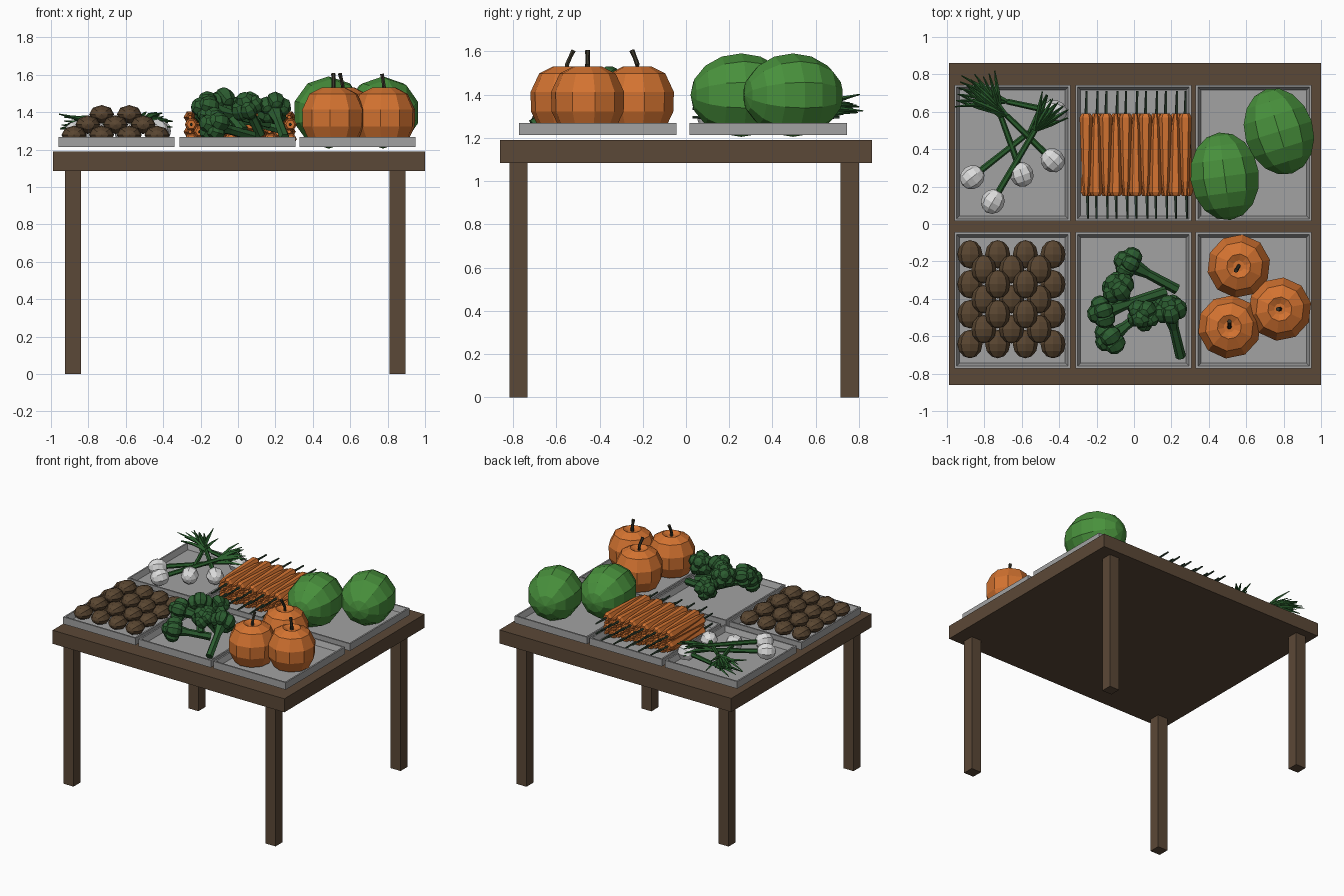
import bpy, bmesh, math, random
from mathutils import Vector, Matrix

if "Cube" in bpy.data.objects:
    bpy.data.objects.remove(bpy.data.objects["Cube"])
random.seed(4)

def mat(name, r, g, b):
    m = bpy.data.materials.new(name)
    m.diffuse_color = (r, g, b, 1)
    m.use_nodes = True
    m.node_tree.nodes["Principled BSDF"].inputs["Base Color"].default_value = m.diffuse_color
    return m

WOOD = mat("brown wood", .105, .065, .038)
TRAY = mat("grey tray", .36, .36, .36)
ORANGE = mat("orange", .65, .17, .03)
POTATO = mat("potato brown", .10, .06, .03)
BROC = mat("broccoli green", .025, .11, .03)
MELON = mat("melon green", .065, .28, .045)
LEAF = mat("leaf green", .022, .11, .025)
CTOP = mat("carrot top green", .03, .06, .035)
STEM = mat("dark stem", .04, .035, .022)
WHITE = mat("white bulb", .72, .72, .72)

def finish(bm, name, m):
    bmesh.ops.recalc_face_normals(bm, faces=bm.faces)
    me = bpy.data.meshes.new(name)
    bm.to_mesh(me)
    bm.free()
    me.materials.append(m)
    ob = bpy.data.objects.new(name, me)
    bpy.context.collection.objects.link(ob)
    return ob

def box(bm, x0, x1, y0, y1, z0, z1):
    M = Matrix.Translation(((x0+x1)/2, (y0+y1)/2, (z0+z1)/2)) @ Matrix.Diagonal((x1-x0, y1-y0, z1-z0, 1))
    bmesh.ops.create_cube(bm, size=1, matrix=M)

def ball(bm, c, size, seg=8, rings=6, rot=Matrix.Identity(4)):
    M = Matrix.Translation(c) @ rot @ Matrix.Diagonal((*size, 1))
    bmesh.ops.create_uvsphere(bm, u_segments=seg, v_segments=rings, radius=1, matrix=M)

def skin(bm, rings):
    n = len(rings[0])
    vs = [[bm.verts.new(p) for p in r] for r in rings]
    for a, b in zip(vs, vs[1:]):
        for i in range(n):
            bm.faces.new((a[i], a[(i+1) % n], b[(i+1) % n], b[i]))
    bm.faces.new(vs[0][::-1])
    bm.faces.new(vs[-1])

def tube(bm, pts, radii, sides=6):
    pts = [Vector(p) for p in pts]
    rings = []
    for i, (p, r) in enumerate(zip(pts, radii)):
        d = pts[min(i+1, len(pts)-1)] - pts[max(i-1, 0)]
        q = d.to_track_quat('Z', 'Y')
        rings.append([p + q @ Vector((r*math.cos(t), r*math.sin(t), 0))
                      for t in (2*math.pi*k/sides for k in range(sides))])
    skin(bm, rings)

# table top and legs
bm = bmesh.new()
box(bm, -.99, 1, -.86, .86, 1.085, 1.19)
finish(bm, "table_top", WOOD)
bm = bmesh.new()
for x in (-.8825, .8525):
    for y in (-.775, .757):
        box(bm, x-.0425, x+.0425, y-.042, y+.042, 0, 1.085)
finish(bm, "table_legs", WOOD)

# six shallow trays with sloping inner walls
bm = bmesh.new()
for x in (-.65, -.003, .64):
    for y in (-.408, .38):
        def ring(inset, z):
            a, b = .31-inset, .364-inset
            return [(x-a, y-b, z), (x+a, y-b, z), (x+a, y+b, z), (x-a, y+b, z)]
        skin(bm, [ring(0, 1.213), ring(0, 1.268), ring(.012, 1.268), ring(.028, 1.228)])
finish(bm, "trays", TRAY)

# potatoes stacked in a pyramid
bm = bmesh.new()
lie = Matrix.Rotation(math.pi/2, 4, 'X')
for layer in range(3):
    n = 4 - layer
    for i in range(n):
        for j in range(n):
            c = (-.655+(i-(n-1)/2)*.148, -.402+(j-(n-1)/2)*.16, 1.278+layer*.055)
            ball(bm, c, (.067, .05, .076), 8, 6, lie)
finish(bm, "potatoes", POTATO)

# broccoli: lumpy head and thick stalk
bm = bmesh.new()
for head, foot in (((-.03, -.21, 1.38), (.23, -.35, 1.31)), ((-.09, -.34, 1.44), (.03, -.5, 1.3)),
                   ((-.17, -.47, 1.42), (.17, -.36, 1.34)), ((-.13, -.61, 1.33), (.08, -.45, 1.27)),
                   ((.19, -.46, 1.42), (.25, -.71, 1.26)), ((.05, -.49, 1.43), (.12, -.40, 1.28))):
    h, f = Vector(head), Vector(foot)
    q = (h-f).to_track_quat('Z', 'Y')
    tube(bm, [f, f.lerp(h, .6), h], [.028, .026, .05])
    ball(bm, h + q @ Vector((0, 0, .03)), (.055,)*3, 7, 5, q.to_matrix().to_4x4())
    for k in range(5):
        t = k*2*math.pi/5 + .4
        r = .045 + random.random()*.01
        ball(bm, h + q @ Vector((.046*math.cos(t), .046*math.sin(t), 0)), (r, r, r*1.1), 7, 5,
             q.to_matrix().to_4x4())
finish(bm, "broccoli", BROC)

# pumpkins, turned profile with curved stem
prof = [(.06, -.155), (.13, -.125), (.168, -.045), (.17, .045), (.13, .13), (.065, .163), (.03, .145)]
bm, bs = bmesh.new(), bmesh.new()
for x, y, dx, dy in ((.56, -.225, -.015, -.025), (.78, -.455, -.01, .0), (.51, -.55, .0, .03)):
    skin(bm, [[(x+r*math.cos(t), y+r*math.sin(t), 1.368+z) for t in (k*math.pi/5+.2 for k in range(10))]
              for r, z in prof])
    tube(bs, [(x, y, 1.50), (x, y, 1.54), (x+dx*.5, y+dy*.5, 1.575), (x+dx, y+dy, 1.605)],
         [.014, .011, .01, .012], 6)
finish(bm, "pumpkins", ORANGE)
finish(bs, "pumpkin_stems", STEM)

# watermelons
bm = bmesh.new()
for c, a in (((.485, .255, 1.398), .13), ((.775, .495, 1.398), .3)):
    ball(bm, c, (.193, .193, .236), 10, 8, Matrix.Rotation(a, 4, 'Z') @ lie)
finish(bm, "watermelons", MELON)

# carrots laid head to tail in layers
bm, bs = bmesh.new(), bmesh.new()
for layer in range(4):
    z = 1.256 + layer*.039
    for i in range(11):
        x = -.25 + i*.053 - (layer % 2)*.006
        s = 1 if (i+layer) % 2 else -1
        y = .37
        tube(bm, [(x, y+s*.22, z), (x, y+s*.20, z), (x, y-s*.14, z), (x, y-s*.22, z)],
             [.024, .035, .022, .01], 6)
        tube(bs, [(x, y+s*.21, z), (x+.003, y+s*.34, z)], [.009, .006], 5)
finish(bm, "carrots", ORANGE)
finish(bs, "carrot_tops", CTOP)

# spring onions: white bulb, green stalk, fan of leaves
bm, bs = bmesh.new(), bmesh.new()
for b, m, e in (((-.865, .25, 1.29), (-.56, .49, 1.31), (-.41, .63, 1.34)),
                ((-.755, .12, 1.29), (-.53, .50, 1.34), (-.42, .66, 1.36)),
                ((-.60, .265, 1.29), (-.71, .57, 1.32), (-.82, .78, 1.37)),
                ((-.435, .34, 1.30), (-.68, .58, 1.34), (-.90, .73, 1.36)),
                ((-.425, .60, 1.30), (-.68, .655, 1.30), (-.94, .71, 1.34))):
    b, m, e = Vector(b), Vector(m), Vector(e)
    q = (m-b).to_track_quat('Z', 'Y').to_matrix().to_4x4()
    ball(bm, b, (.063, .063, .068), 8, 6, q)
    tube(bs, [b, m], [.018, .015], 6)
    side = (e-m).cross(Vector((0, 0, 1))).normalized()
    for k in range(6):
        tip = e + side*(k-2.5)*.034 + Vector((0, 0, random.uniform(-.05, .05)))
        tip.x = max(tip.x, -.995)
        tube(bs, [m, m.lerp(tip, .55)+Vector((0, 0, .012)), tip], [.011, .012, .003], 4)
finish(bm, "onion_bulbs", WHITE)
finish(bs, "onion_leaves", LEAF)
